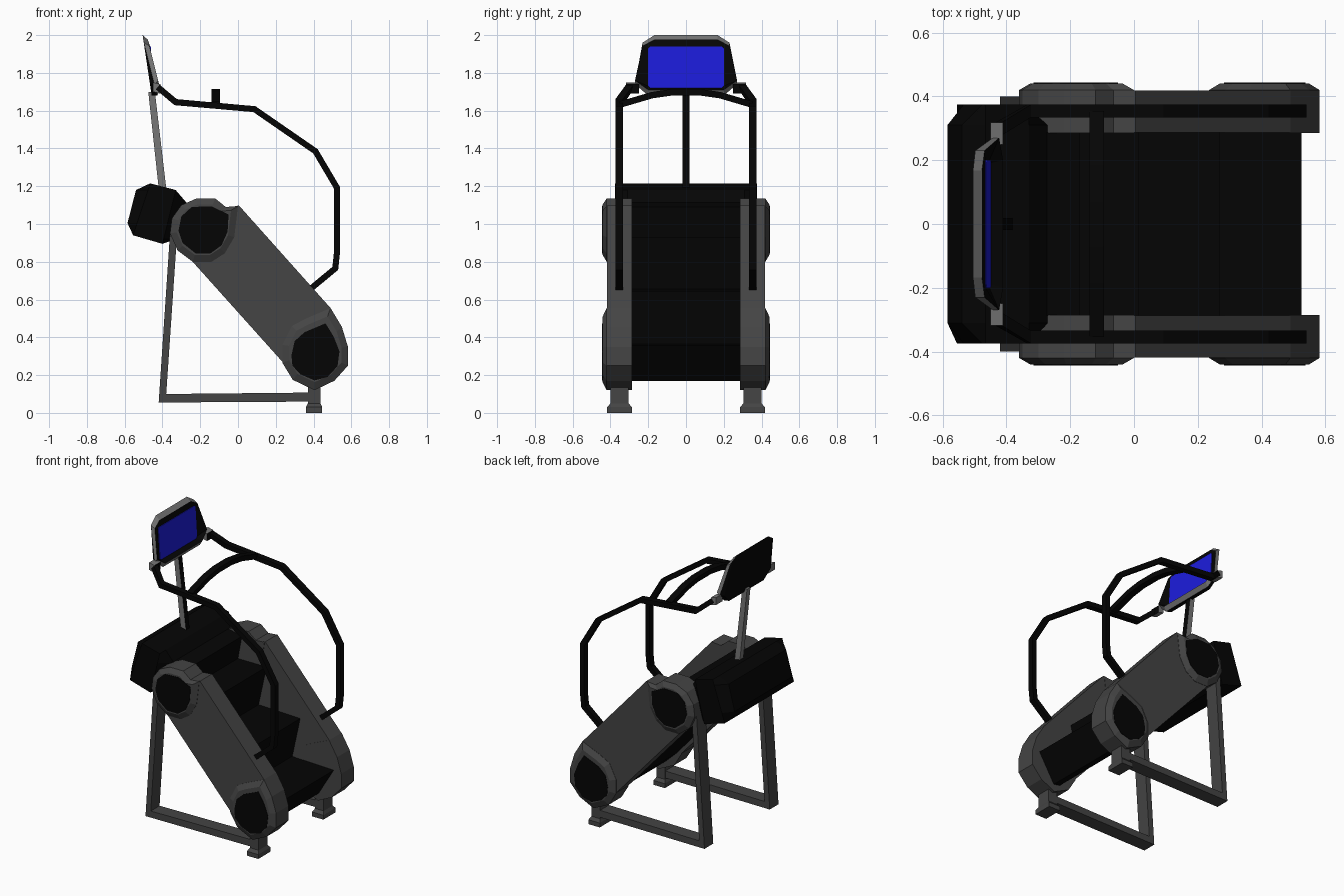
import bpy, bmesh, math
from mathutils import Vector

if "Cube" in bpy.data.objects:
    bpy.data.objects.remove(bpy.data.objects["Cube"])


def material(name, rgb):
    m = bpy.data.materials.new(name)
    m.diffuse_color = (*rgb, 1)
    m.use_nodes = True
    m.node_tree.nodes["Principled BSDF"].inputs["Base Color"].default_value = m.diffuse_color
    return m


BLACK = material("black", (0.0015, 0.0015, 0.0015))
GREY = material("dark grey", (0.058, 0.058, 0.058))
LIGHT = material("mid grey", (0.18, 0.18, 0.18))
BLUE = material("screen blue", (0.012, 0.012, 0.72))


def solid(name, rings, *mats):
    """Skin a closed solid through matching rings of 3D points."""
    bm = bmesh.new()
    loops = [[bm.verts.new(p) for p in r] for r in rings]
    n = len(loops[0])
    for a, b in zip(loops, loops[1:]):
        for i in range(n):
            j = (i + 1) % n
            bm.faces.new((a[i], a[j], b[j], b[i]))
    bm.faces.new(loops[0])
    bm.faces.new(loops[-1])
    bmesh.ops.recalc_face_normals(bm, faces=bm.faces)
    me = bpy.data.meshes.new(name)
    bm.to_mesh(me)
    bm.free()
    for m in mats:
        me.materials.append(m)
    ob = bpy.data.objects.new(name, me)
    bpy.context.collection.objects.link(ob)
    return ob


def side_solid(name, profile, layers, *mats):
    """Extrude an (x, z) profile through (y, scale) layers."""
    cx = sum(p[0] for p in profile) / len(profile)
    cz = sum(p[1] for p in profile) / len(profile)
    rings = [[(cx + (x - cx) * s, y, cz + (z - cz) * s) for x, z in profile]
             for y, s in layers]
    return solid(name, rings, *mats)


def bar(name, points, axis, half_axis, half_normal, mat):
    """Sweep a rectangular section with mitred corners along a path."""
    pts, axis = [Vector(p) for p in points], Vector(axis)
    rings = []
    for i, p in enumerate(pts):
        t0 = (p - pts[max(i - 1, 0)]).normalized()
        t1 = (pts[min(i + 1, len(pts) - 1)] - p).normalized()
        t = (t0 + t1).normalized()
        n = t.cross(axis).normalized() * half_normal / max(t.dot(t1), t.dot(t0))
        a = axis * half_axis
        rings.append([p + n + a, p + n - a, p - n - a, p - n + a])
    return solid(name, rings, mat)


# Side profiles (x, z)
plate = [(-0.24, 0.80), (0.24, 0.265), (0.49, 0.555), (0.005, 1.098),
         (-0.065, 1.085), (-0.2, 0.97)]
upper_pod = [(-0.36, 0.95), (-0.35, 1.03), (-0.30, 1.10), (-0.22, 1.135),
             (-0.12, 1.135), (-0.065, 1.09), (0.0, 1.095), (-0.02, 0.93),
             (-0.07, 0.845), (-0.14, 0.80), (-0.24, 0.80), (-0.32, 0.86)]
lower_pod = [(0.235, 0.265), (0.235, 0.36), (0.285, 0.46), (0.36, 0.50),
             (0.49, 0.555), (0.55, 0.455), (0.582, 0.35), (0.582, 0.25),
             (0.51, 0.17), (0.405, 0.12), (0.29, 0.175)]
upper_cap = [(-0.315, 0.965), (-0.30, 1.04), (-0.245, 1.09), (-0.14, 1.094),
             (-0.05, 1.05), (-0.055, 0.96), (-0.087, 0.887), (-0.145, 0.845),
             (-0.225, 0.845), (-0.294, 0.90)]
lower_cap = [(0.283, 0.305), (0.30, 0.38), (0.352, 0.427), (0.463, 0.474),
             (0.506, 0.405), (0.537, 0.326), (0.527, 0.247), (0.474, 0.19),
             (0.405, 0.172), (0.33, 0.204), (0.288, 0.25)]
frame = [(-0.36, 0.95), (-0.42, 0.055), (0.43, 0.06), (0.43, 0.108),
         (-0.38, 0.10), (-0.322, 0.95)]

for s, side in ((-1, "right"), (1, "left")):
    # Casings with bulging end pods and black caps
    side_solid(side + "_casing", plate, [(s * 0.287, 1), (s * 0.418, 1)], GREY)
    for label, pod, cap in (("upper", upper_pod, upper_cap),
                            ("lower", lower_pod, lower_cap)):
        side_solid(f"{side}_{label}_pod", pod,
                   [(s * 0.285, 1), (s * 0.42, 1), (s * 0.441, 0.8)], GREY)
        side_solid(f"{side}_{label}_cap", cap,
                   [(s * 0.41, 1), (s * 0.444, 1)], BLACK)
    # Floor frame and foot
    side_solid(side + "_frame", frame, [(s * 0.305, 1), (s * 0.40, 1)], GREY)
    foot = [(0, 0.043, 0.066), (0.03, 0.043, 0.066), (0.05, 0.033, 0.048),
            (0.17, 0.033, 0.048)]
    solid(side + "_foot",
          [[(0.403 + a * hx, s * 0.352 + b * hy, z)
            for a, b in ((-1, -1), (1, -1), (1, 1), (-1, 1))]
           for z, hx, hy in foot], GREY)
    # Handrail and its bracket on the console
    path = [(0.37, 0.645), (0.515, 0.765), (0.525, 0.86), (0.525, 1.19),
            (0.41, 1.385), (0.087, 1.608), (-0.33, 1.645)]
    bar(side + "_handrail", [(x, s * 0.354, z) for x, z in path]
        + [(-0.425, s * 0.298, 1.725)], (0, 1, 0), 0.02, 0.016, BLACK)
    bracket = side_solid(side + "_rail_bracket",
                         [(-0.45, 1.70), (-0.41, 1.69), (-0.41, 1.74), (-0.45, 1.75)],
                         [(s * 0.25, 1), (s * 0.318, 1)], LIGHT, BLACK)
    for f in bracket.data.polygons:
        f.material_index = int(f.normal.x > 0.5)

# Arched crossbar
arch = [(0.35, 1.632), (0.18, 1.682), (0.07, 1.698)]
bar("crossbar", [(-0.117, y, z) for y, z in arch]
    + [(-0.117, -y, z) for y, z in reversed(arch)],
    (1, 0, 0), 0.023, 0.017, BLACK)

# Moving stairs
stairs = [(-0.36, 1.0), (-0.30, 1.12), (-0.17, 1.09), (-0.2, 0.93)]
for i in range(3):
    x, z = 0.015 + 0.255 * i, 0.93 - 0.285 * i
    stairs += [(x, z), (x - 0.06, z - 0.275)] if i < 2 else [(x, z)]
stairs += [(0.41, 0.17), (0.36, 0.18), (0.27, 0.265), (-0.2, 0.80), (-0.33, 0.92)]
side_solid("stairs", stairs, [(-0.288, 1), (0.288, 1)], BLACK)

# Motor housing behind the stairs, bulging between flat-sided ends
housing = [(-0.585, 1.005), (-0.54, 1.18), (-0.465, 1.215), (-0.33, 1.18),
           (-0.27, 1.11), (-0.33, 0.92), (-0.40, 0.895), (-0.555, 0.94)]
flat_x = [-0.534, -0.476, -0.465, -0.33, -0.347, -0.394, -0.40, -0.555]
housing_end = [(x, p[1]) for x, p in zip(flat_x, housing)]
solid("motor_housing",
      [[(x, y, z) for x, z in prof]
       for y, prof in ((-0.375, housing_end), (-0.31, housing),
                       (0.31, housing), (0.375, housing_end))], BLACK)

# Console post, black towards the user
post = side_solid("console_post",
                  [(-0.42, 1.19), (-0.38, 1.19), (-0.44, 1.70), (-0.475, 1.70)],
                  [(-0.019, 1), (0.019, 1)], LIGHT, BLACK)
for f in post.data.polygons:
    f.material_index = int(f.normal.x > 0.5)


# Console: grey rim, black back, black bezel sloping in to the screen
def rim_x(z):
    return -0.483 + 0.25 * (2 - z)


def back_x(z):
    return -0.505 + 0.15 * (2 - z)


def screen_x(z):
    return -0.466 + 0.06 * (1.94 - z)


half = [(0.167, 2.0), (0.23, 1.96), (0.27, 1.74), (0.2, 1.68)]
outline = half + [(-y, z) for y, z in reversed(half)]
corner = [(0.19, 1.94), (0.2, 1.93), (0.2, 1.73), (0.19, 1.72)]
screen = corner + [(-y, z) for y, z in reversed(corner)]
front = [(y, 1.71 + (z - 1.68) * 0.83) for y, z in outline]
console = solid("console", [
    [(back_x(z), y * 0.93, z) for y, z in outline],
    [(max(back_x(z), rim_x(z) - 0.025), y, z) for y, z in outline],
    [(rim_x(z), y, z) for y, z in front],
    [(screen_x(z), y, z) for y, z in screen]], BLACK, LIGHT)
for f in console.data.polygons:
    f.material_index = int(8 <= f.index < 16 and f.normal.z > -0.6)

# Screen plate with clipped corners
solid("screen", [[(screen_x(z) + d, y, z) for y, z in screen]
                 for d in (-0.002, 0.004)], BLUE)
